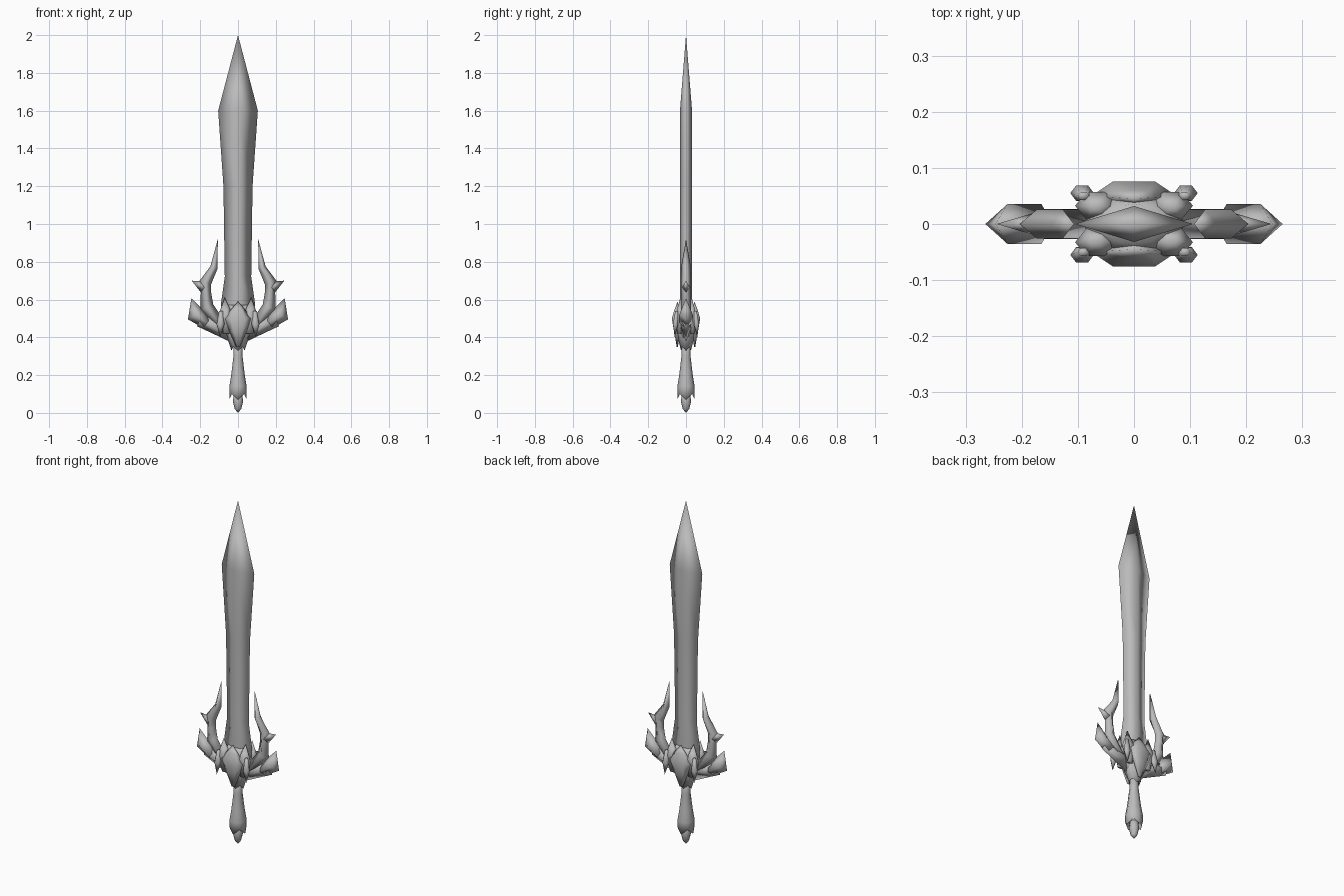
import bpy, bmesh
from math import cos, sin, pi
from mathutils import Vector

cube = bpy.data.objects.get("Cube")
if cube:
    bpy.data.objects.remove(cube, do_unlink=True)

steel = bpy.data.materials.new("grey_steel")
steel.use_nodes = True
grey = (0.5, 0.5, 0.5, 1)
steel.diffuse_color = grey
steel.node_tree.nodes["Principled BSDF"].inputs["Base Color"].default_value = grey


def loft(name, rings, mirror=""):
    """Skin a list of equal-length rings; a ring shrunk to one spot becomes a point."""
    bm = bmesh.new()
    rows = [[bm.verts.new(point) for point in ring] for ring in rings]
    for lower, upper in zip(rows, rows[1:]):
        for i in range(len(lower)):
            bm.faces.new((lower[i - 1], lower[i], upper[i], upper[i - 1]))
    bm.faces.new(rows[0])
    bm.faces.new(rows[-1])
    bmesh.ops.remove_doubles(bm, verts=bm.verts, dist=0.0002)
    bmesh.ops.recalc_face_normals(bm, faces=bm.faces)
    mesh = bpy.data.meshes.new(name)
    bm.to_mesh(mesh)
    bm.free()
    mesh.materials.append(steel)
    mesh.shade_smooth()
    obj = bpy.data.objects.new(name, mesh)
    bpy.context.collection.objects.link(obj)
    if mirror:
        modifier = obj.modifiers.new("Mirror", 'MIRROR')
        modifier.use_axis = ["x" in mirror, "y" in mirror, False]
        modifier.use_mirror_merge = False


def limb(name, path, depth, mirror=""):
    """Diamond section swept along x, z, half width; pointed where the width is zero."""
    rings = []
    centres = [Vector((x, 0, z)) for x, z, width in path]
    for i, centre in enumerate(centres):
        along = centres[min(i + 1, len(path) - 1)] - centres[max(i - 1, 0)]
        width = path[i][-1]
        side = along.normalized().cross(Vector((0, 1, 0))) * width
        ridge = Vector((0, depth if width else 0, 0))
        rings.append([centre - side, centre - ridge, centre + side, centre + ridge])
    loft(name, rings, mirror)


def turned(name, profile, flatten=1, sides=8, tooth=0):
    """Ring stack from height, radius; the first ring can hang down in teeth."""
    rings = []
    for row, (z, radius) in enumerate(profile):
        drop = 0 if row else tooth
        angles = [2 * pi * i / sides for i in range(sides)]
        rings.append([(radius * cos(a), flatten * radius * sin(a), z - drop * (i % 2 == 0))
                      for i, a in enumerate(angles)])
    loft(name, rings)


def spike(name, base, tip, width, depth, mirror):
    """Six-sided crystal, fattest halfway from base to tip."""
    base, tip = Vector(base), Vector(tip)
    rings = []
    for along, swell in ((0, 0.5), (0.5, 1), (1, 0)):
        centre = base.lerp(tip, along)
        rings.append([centre + swell * Vector((width * cos(i * pi / 3), depth * sin(i * pi / 3), 0))
                      for i in range(6)])
    loft(name, rings, mirror)


# Blade, waisted above the guard and widest below the point
limb("blade", [(0, 0.46, 0.08), (0, 0.58, 0.09), (0, 0.72, 0.07),
               (0, 1.2, 0.077), (0, 1.6, 0.105), (0, 2, 0)], depth=0.032)

# Grip ending in a toothed flare, with the pommel point under it
turned("grip", [(0.1, 0.046), (0.14, 0.046), (0.2, 0.036), (0.3, 0.024), (0.4, 0.022)], tooth=0.03)
turned("pommel", [(0, 0), (0.02, 0.017), (0.06, 0.027), (0.12, 0.02)])

# Guard core and the collar hanging from it
turned("collar", [(0.35, 0.035), (0.41, 0.062), (0.46, 0.07)], flatten=0.75, tooth=0.02)
turned("guard_core", [(0.39, 0.05), (0.44, 0.085), (0.51, 0.09), (0.57, 0.06)], flatten=0.6, sides=12)

# Faceted kite shield on the front and back, thicker where it is wider
shield = []
for z, width in ((0.35, 0.01), (0.43, 0.045), (0.5, 0.076), (0.55, 0.036), (0.59, 0)):
    front = 0.045 + 0.4 * width
    edge = front - width / 3
    shield.append([(-width, -edge, z), (-width / 2, -front, z), (width / 2, -front, z),
                   (width, -edge, z), (0, width / 3 - edge, z)])
loft("guard_shield", shield, mirror="y")

# Petals beside the blade and claws at the guard corners
spike("upper_petal", base=(0.06, 0.035, 0.42), tip=(0.07, 0.03, 0.61), width=0.04, depth=0.028, mirror="xy")
spike("guard_claw", base=(0.09, 0.05, 0.54), tip=(0.095, 0.06, 0.4), width=0.021, depth=0.016, mirror="xy")

# Outer wings: a slim arm carrying a broad arrowhead
limb("wing_arm", [(0.04, 0.44, 0.06), (0.13, 0.46, 0.038), (0.2, 0.495, 0.04)], depth=0.027, mirror="x")
limb("wing_head", [(0.165, 0.475, 0.032), (0.225, 0.52, 0.047), (0.247, 0.607, 0)],
     depth=0.036, mirror="x")

# Inner prongs curving up beside the blade, and their side barbs
limb("guard_prong", [(0.09, 0.46, 0.03), (0.165, 0.56, 0.037), (0.17, 0.64, 0.027),
                     (0.173, 0.69, 0.032), (0.127, 0.77, 0.02), (0.107, 0.92, 0)], depth=0.026, mirror="x")
limb("prong_barb", [(0.17, 0.66, 0.038), (0.245, 0.7, 0)], depth=0.022, mirror="x")
